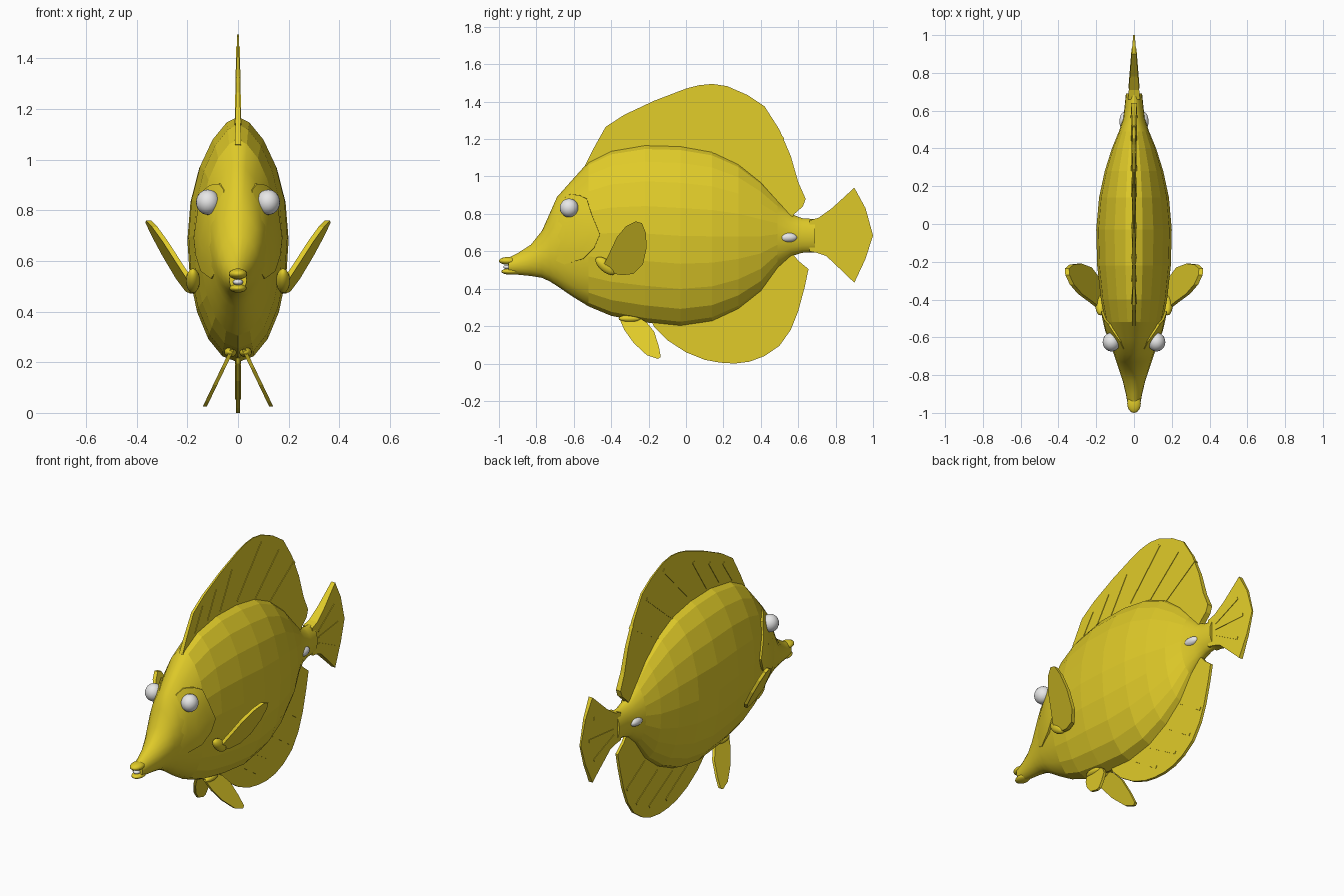
import bpy, bmesh, math
from mathutils import Vector
from mathutils.geometry import tessellate_polygon


def material(name, rgb):
    m = bpy.data.materials.new(name)
    m.diffuse_color = (*rgb, 1)
    return m


YELLOW = material("fish yellow", (0.75, 0.60, 0.022))
WHITE = material("soft white", (0.8, 0.8, 0.8))


def make(name, verts, faces, mat=YELLOW):
    me = bpy.data.meshes.new(name)
    me.from_pydata(verts, [], faces)
    bm = bmesh.new()
    bm.from_mesh(me)
    bmesh.ops.recalc_face_normals(bm, faces=bm.faces)
    bm.to_mesh(me)
    bm.free()
    me.materials.append(mat)
    ob = bpy.data.objects.new(name, me)
    bpy.context.collection.objects.link(ob)
    return ob


def blob(name, loc, scale, mat=YELLOW, rot=(0, 0, 0)):
    bpy.ops.mesh.primitive_uv_sphere_add(segments=20, ring_count=12, location=loc, rotation=rot)
    ob = bpy.context.object
    ob.name = name
    ob.scale = scale
    ob.data.materials.append(mat)
    bpy.ops.object.shade_smooth()
    return ob


def plate(name, pts, thick, centre=lambda y, z: 0):
    """Thin fin: a (y, z) outline with half thickness and x position as functions."""
    n = len(pts)
    tris = [tuple(t) for t in tessellate_polygon([[Vector((y, z, 0)) for y, z in pts]])]
    verts = [(centre(y, z) + s * thick(y, z), y, z) for s in (1, -1) for y, z in pts]
    faces = tris + [tuple(i + n for i in reversed(t)) for t in tris]
    faces += [(i, (i + 1) % n, (i + 1) % n + n, i + n) for i in range(n)]
    return make(name, verts, faces)


def rays(name, lines, thick):
    for i, (y0, z0, y1, z1) in enumerate(lines):
        d = Vector((y1 - y0, z1 - z0)).normalized()
        py, pz = -d.y, d.x
        quad = [(y0 + py * .004, z0 + pz * .004), (y0 - py * .004, z0 - pz * .004),
                (y1 - py * .009, z1 - pz * .009), (y1 + py * .009, z1 + pz * .009)]
        plate(f"{name}_{i + 1}", quad, lambda y, z: thick(y, z) + 0.003)


# Body stations: y, bottom z, top z, half width
ST = [(-0.95, 0.483, 0.565, 0.034), (-0.90, 0.475, 0.59, 0.043), (-0.83, 0.468, 0.635, 0.06),
      (-0.77, 0.458, 0.71, 0.08), (-0.73, 0.44, 0.80, 0.093), (-0.69, 0.415, 0.89, 0.107),
      (-0.61, 0.36, 0.98, 0.13), (-0.52, 0.305, 1.08, 0.152), (-0.40, 0.255, 1.14, 0.175),
      (-0.22, 0.22, 1.17, 0.195), (-0.03, 0.20, 1.165, 0.20), (0.14, 0.225, 1.135, 0.185),
      (0.28, 0.29, 1.07, 0.155), (0.40, 0.385, 0.975, 0.117), (0.49, 0.51, 0.875, 0.08),
      (0.56, 0.573, 0.80, 0.057), (0.62, 0.592, 0.777, 0.05), (0.69, 0.595, 0.772, 0.043)]
SIDES = 20


def surface_x(y, z):
    for a, b in zip(ST, ST[1:]):
        if a[0] <= y <= b[0]:
            f = (y - a[0]) / (b[0] - a[0])
            lo, hi, w = (a[k] + f * (b[k] - a[k]) for k in (1, 2, 3))
            t = (z - (lo + hi) / 2) / ((hi - lo) / 2)
            c = math.sqrt(max(0, 1 - t * t))
            return w * (c ** 1.25 if t > 0 else c)
    return 0


verts, faces = [], []
for y, lo, hi, w in ST:
    for i in range(SIDES):
        a = 2 * math.pi * i / SIDES
        s, c = math.sin(a), math.cos(a)
        p = 1.25 if c > 0 else 1
        verts.append((w * math.copysign(abs(s) ** p, s), y, (lo + hi) / 2 + c * (hi - lo) / 2))
for k in range(len(ST) - 1):
    for i in range(SIDES):
        j = (i + 1) % SIDES
        faces.append((k * SIDES + i, k * SIDES + j, (k + 1) * SIDES + j, (k + 1) * SIDES + i))
faces += [tuple(range(SIDES)), tuple(range(len(verts) - SIDES, len(verts)))]
body = make("body", verts, faces)
# Smooth snout and tail stalk, faceted flanks
for f in body.data.polygons:
    f.use_smooth = len(f.vertices) == 4 and (f.center.y < -0.5 or f.center.y > 0.5)

# Mouth
blob("upper_lip", (0, -0.95, 0.549), (0.036, 0.05, 0.021))
blob("lower_lip", (0, -0.937, 0.492), (0.034, 0.05, 0.017))
blob("teeth", (0, -0.955, 0.516), (0.02, 0.022, 0.012), WHITE)

# Dorsal fin with rays
def dorsal_t(y, z):
    return 0.011 - (z - 1.1) * 0.02

plate("dorsal_fin", [
    (-0.54, 1.06), (-0.50, 1.14), (-0.43, 1.265), (-0.33, 1.33), (-0.17, 1.405), (0.0, 1.47),
    (0.07, 1.488), (0.14, 1.495), (0.22, 1.483), (0.33, 1.435), (0.42, 1.375), (0.50, 1.25),
    (0.56, 1.11), (0.60, 0.97), (0.64, 0.88), (0.625, 0.84), (0.58, 0.80), (0.56, 0.77),
    (0.45, 0.84), (0.20, 1.0), (-0.2, 1.05), (-0.45, 1.0)], dorsal_t)
rays("dorsal_ray", [(-0.42, 1.14, -0.34, 1.27), (-0.30, 1.17, -0.21, 1.32), (-0.18, 1.18, -0.06, 1.38),
                    (-0.02, 1.18, 0.22, 1.44), (0.14, 1.12, 0.38, 1.33), (0.27, 1.05, 0.52, 1.21)],
     dorsal_t)

# Anal fin with rays
def anal_t(y, z):
    return 0.008

plate("anal_fin", [
    (-0.19, 0.24), (-0.17, 0.195), (-0.10, 0.125), (0.0, 0.06), (0.10, 0.02), (0.18, 0.005), (0.26, 0.0),
    (0.34, 0.01), (0.42, 0.04), (0.50, 0.095), (0.56, 0.18), (0.60, 0.28), (0.635, 0.41),
    (0.655, 0.505), (0.60, 0.55), (0.56, 0.60), (0.48, 0.58), (0.3, 0.40), (0.0, 0.30)], anal_t)
rays("anal_ray", [(0.0, 0.19, 0.20, 0.06), (0.14, 0.21, 0.36, 0.08),
                  (0.28, 0.27, 0.48, 0.14), (0.40, 0.37, 0.57, 0.26)], anal_t)

# Tail fin with rays
def tail_t(y, z):
    return 0.030 - (y - 0.68) * 0.08

plate("tail_fin", [
    (0.66, 0.765), (0.71, 0.78), (0.78, 0.83), (0.90, 0.94), (0.96, 0.83), (1.0, 0.685),
    (0.96, 0.56), (0.90, 0.432), (0.84, 0.49), (0.75, 0.575), (0.70, 0.592), (0.66, 0.60)], tail_t)
rays("tail_ray", [(0.72, 0.72, 0.89, 0.81), (0.72, 0.685, 0.93, 0.69), (0.72, 0.65, 0.89, 0.56)], tail_t)

# Gill cover outline (y, z), ordered around the cheek
GILL = [(-0.66, 0.88), (-0.62, 0.905), (-0.57, 0.90), (-0.53, 0.88), (-0.505, 0.80), (-0.46, 0.69),
        (-0.49, 0.62), (-0.55, 0.56), (-0.65, 0.53), (-0.72, 0.56), (-0.74, 0.66), (-0.71, 0.80)]

for side, tag in ((1, "right"), (-1, "left")):
    # Gill cover raised at its rear edge, sunk into the cheek at the front
    n, cy, cz = len(GILL), -0.61, 0.71
    gv, gf = [], []
    for scale, sink in ((0.35, 0), (0.7, 0), (1, 0), (1.01, 0.035)):
        for y, z in GILL:
            py, pz = cy + (y - cy) * scale, cz + (z - cz) * scale
            lift = -0.004 + 0.016 * min(1, max(0, (py + 0.72) / 0.16))
            gv.append((side * (surface_x(py, pz) + lift - sink), py, pz))
    for k in range(3):
        for i in range(n):
            j = (i + 1) % n
            gf.append((k * n + i, k * n + j, (k + 1) * n + j, (k + 1) * n + i))
    gf.append(tuple(range(n)))
    gill = make(f"gill_cover_{tag}", gv, gf)
    bpy.ops.object.select_all(action='DESELECT')
    gill.select_set(True)
    bpy.context.view_layer.objects.active = gill
    bpy.ops.object.shade_smooth_by_angle(angle=math.radians(35))

    # Eye and tail spine
    blob(f"eye_{tag}", (side * 0.119, -0.625, 0.832), (0.047, 0.05, 0.05), WHITE)
    blob(f"tail_spine_{tag}", (side * 0.05, 0.543, 0.674), (0.027, 0.051, 0.026), WHITE)

    # Pectoral fin and its root
    plate(f"pectoral_fin_{tag}", [
        (-0.44, 0.53), (-0.41, 0.59), (-0.37, 0.675), (-0.32, 0.735), (-0.27, 0.76), (-0.235, 0.75),
        (-0.215, 0.70), (-0.21, 0.62), (-0.23, 0.53), (-0.28, 0.48), (-0.34, 0.472), (-0.41, 0.485)],
        lambda y, z: 0.011,
        lambda y, z: side * (0.19 + 0.55 * (z - 0.475) + 0.2 * (y + 0.3)))
    blob(f"pectoral_root_{tag}", (side * 0.178, -0.43, 0.522), (0.027, 0.065, 0.032), rot=(-0.7, 0, 0))

    # Pelvic fin and its root
    plate(f"pelvic_fin_{tag}", [
        (-0.36, 0.25), (-0.33, 0.18), (-0.28, 0.11), (-0.21, 0.045), (-0.15, 0.025), (-0.135, 0.035),
        (-0.145, 0.09), (-0.17, 0.17), (-0.21, 0.22), (-0.26, 0.25)],
        lambda y, z: 0.008,
        lambda y, z: side * (0.028 + (0.24 - z) * 0.48))
    blob(f"pelvic_root_{tag}", (side * 0.03, -0.30, 0.24), (0.025, 0.06, 0.02))
